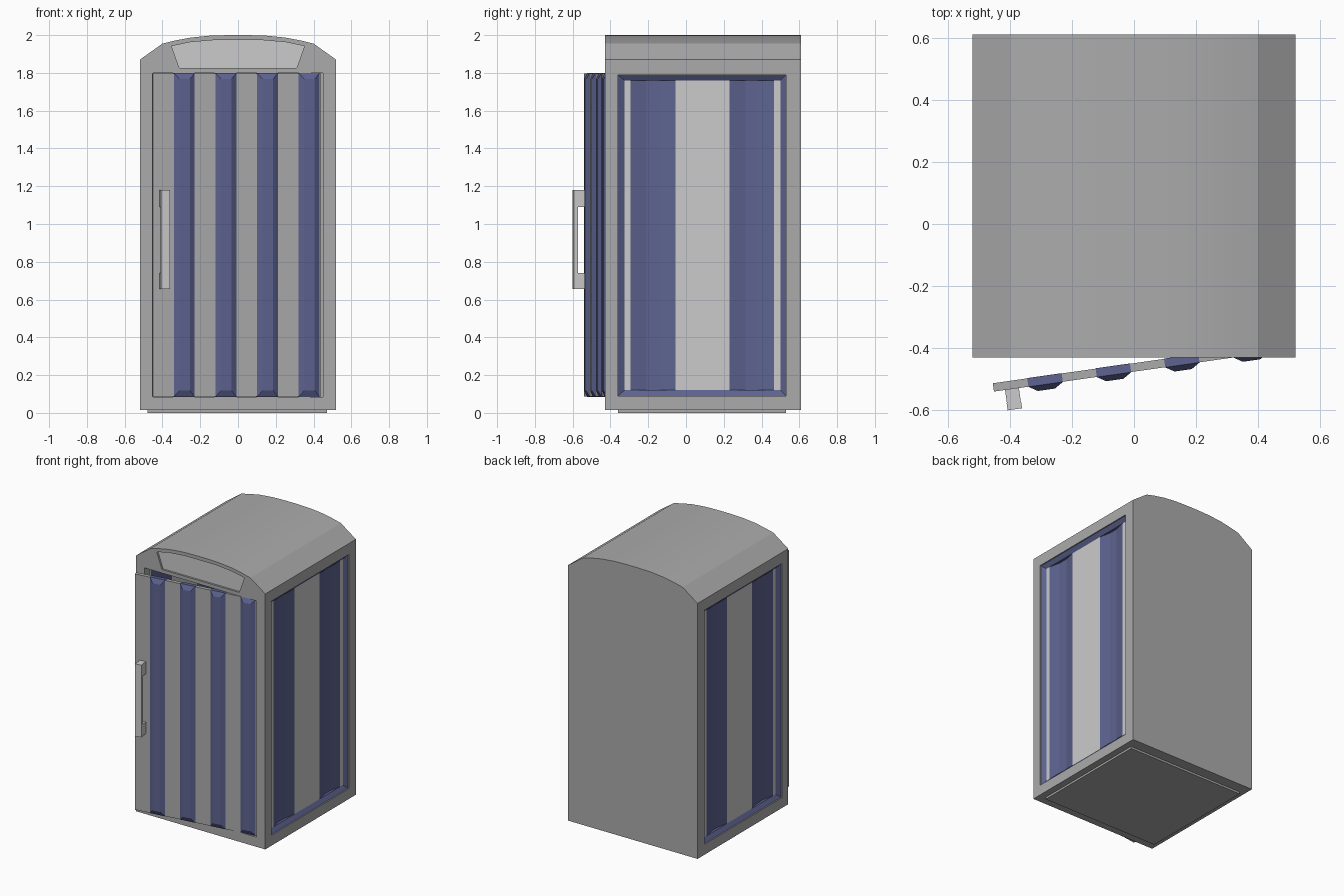
import bpy, bmesh, math
from mathutils import Matrix, Vector

if "Cube" in bpy.data.objects:
    bpy.data.objects.remove(bpy.data.objects["Cube"])


def material(name, rgb):
    m = bpy.data.materials.new(name)
    m.diffuse_color = (*rgb, 1)
    m.use_nodes = True
    m.node_tree.nodes["Principled BSDF"].inputs["Base Color"].default_value = m.diffuse_color
    return m


GREY = material("body_grey", (0.41, 0.41, 0.41))
BLUE = material("dark_blue", (0.11, 0.125, 0.28))
LIGHT = material("light_grey", (0.8, 0.8, 0.8))


def finish(name, bm, mats, matrix=None):
    bmesh.ops.recalc_face_normals(bm, faces=bm.faces)
    if matrix:
        bm.transform(matrix)
    me = bpy.data.meshes.new(name)
    bm.to_mesh(me)
    bm.free()
    for m in mats:
        me.materials.append(m)
    ob = bpy.data.objects.new(name, me)
    bpy.context.collection.objects.link(ob)
    return ob


def loft(name, rings, mat, matrix=None):
    """Closed solid through equal-length rings of points."""
    bm = bmesh.new()
    vs = [[bm.verts.new(p) for p in r] for r in rings]
    n = len(vs[0])
    for a, b in zip(vs, vs[1:]):
        for i in range(n):
            bm.faces.new((a[i], a[(i + 1) % n], b[(i + 1) % n], b[i]))
    bm.faces.new(vs[0])
    bm.faces.new(vs[-1])
    return finish(name, bm, [mat], matrix)


def rect(x0, x1, y, z0, z1):
    return [(x0, y, z0), (x1, y, z0), (x1, y, z1), (x0, y, z1)]


def box(name, x0, x1, y0, y1, z0, z1, mat, matrix=None):
    return loft(name, [rect(x0, x1, y0, z0, z1), rect(x0, x1, y1, z0, z1)], mat, matrix)


def prism(name, profile, y0, y1, mat):
    return loft(name, [[(x, y, z) for x, z in profile] for y in (y0, y1)], mat)


def mirrored(half):
    """Right half of an x-z profile, bottom to top, completed on the left."""
    return half + [(-x, z) for x, z in reversed(half)]


def cut(ob, cutter):
    mod = ob.modifiers.new("cut", 'BOOLEAN')
    mod.operation, mod.object, mod.solver = 'DIFFERENCE', cutter, 'EXACT'
    cutter.hide_render = True
    bpy.context.view_layer.objects.active = ob
    bpy.ops.object.modifier_apply(modifier=mod.name)
    bpy.data.objects.remove(cutter)


# Cabin shell with arched roof, hollow inside
roof = [(0.52, 0.015), (0.52, 1.87), (0.40, 1.955), (0.33, 1.972), (0.25, 1.987),
        (0.15, 1.997), (0.05, 2.0)]
shell = prism("cabin_shell", mirrored(roof), -0.43, 0.61, GREY)
cut(shell, box("cavity", -0.46, 0.46, -0.37, 0.55, 0.06, 1.81, GREY))
cut(shell, box("doorway", -0.45, 0.45, -0.6, -0.3, 0.085, 1.80, GREY))
for s in (-1, 1):
    x0, x1 = sorted((s * 0.4, s * 0.7))
    cut(shell, box("side_opening", x0, x1, -0.36, 0.53, 0.09, 1.79, GREY))

# Sign recess above the door
sign = mirrored([(0.31, 1.825), (0.352, 1.942), (0.25, 1.963), (0.12, 1.974)])
cut(shell, prism("sign_cutter", sign, -0.5, -0.415, GREY))
prism("sign_plate", sign, -0.416, -0.40, LIGHT)

bpy.context.view_layer.objects.active = shell
shell.select_set(True)
bpy.ops.object.shade_smooth_by_angle(angle=math.radians(20))
shell.select_set(False)

# Base plate
box("base_plate", -0.48, 0.47, -0.36, 0.53, 0, 0.02, GREY)

# Grooved side panels: (y, x), then whether the strip up to the next point is blue
SECTION = [(-0.325, 0.492, 0), (-0.295, 0.492, 1), (-0.21, 0.474, 1), (-0.14, 0.474, 1),
           (-0.055, 0.492, 0), (0.23, 0.492, 1), (0.315, 0.474, 1), (0.38, 0.474, 1),
           (0.465, 0.492, 0), (0.5, 0.492, 0)]


def side_panel(name, s):
    bm = bmesh.new()
    low, high = ([bm.verts.new((s * x, y, z)) for y, x, _ in SECTION] for z in (0.12, 1.76))
    for i in range(len(SECTION) - 1):
        f = bm.faces.new((low[i], low[i + 1], high[i + 1], high[i]))
        f.material_index = SECTION[i][2]
    # Blue sloping border
    c = [bm.verts.new((s * 0.512, y, z)) for y, z in
         ((-0.36, 0.09), (0.53, 0.09), (0.53, 1.79), (-0.36, 1.79))]
    for vs in ([c[0], c[1]] + low[::-1], [c[1], c[2], high[-1], low[-1]],
               [c[2], c[3]] + high, [c[3], c[0], low[0], high[0]]):
        bm.faces.new(vs).material_index = 1
    bmesh.ops.triangulate(bm, faces=[f for f in bm.faces if len(f.verts) > 4])
    finish(name, bm, [LIGHT, BLUE])


side_panel("side_panel_right", 1)
side_panel("side_panel_left", -1)

# Door, slightly open about its right-hand hinge (local x runs from the hinge to -0.9)
SWING = Matrix.Translation(Vector((0.44, -0.413, 0))) @ Matrix.Rotation(math.radians(8.1), 4, 'Z')
box("door_leaf", -0.9, 0, 0, 0.027, 0.086, 1.798, GREY, SWING)

# Blue ridges with tapered sides and ends
for i in range(4):
    a = -0.788 + 0.2225 * i
    b = a + 0.112
    loft(f"door_ridge_{i + 1}",
         [rect(a, b, 0.028, 0.085, 1.8), rect(a, b, -0.0005, 0.085, 1.8),
          rect(a + 0.028, b - 0.028, -0.018, 0.118, 1.767)], BLUE, SWING)

# Door handle: upright bar on two posts
box("handle_bar", -0.865, -0.818, -0.066, -0.043, 0.655, 1.18, LIGHT, SWING)
for name, z0, z1 in (("lower", 0.656, 0.74), ("upper", 1.09, 1.179)):
    box(f"handle_post_{name}", -0.864, -0.819, -0.044, 0.002, z0, z1, LIGHT, SWING)
